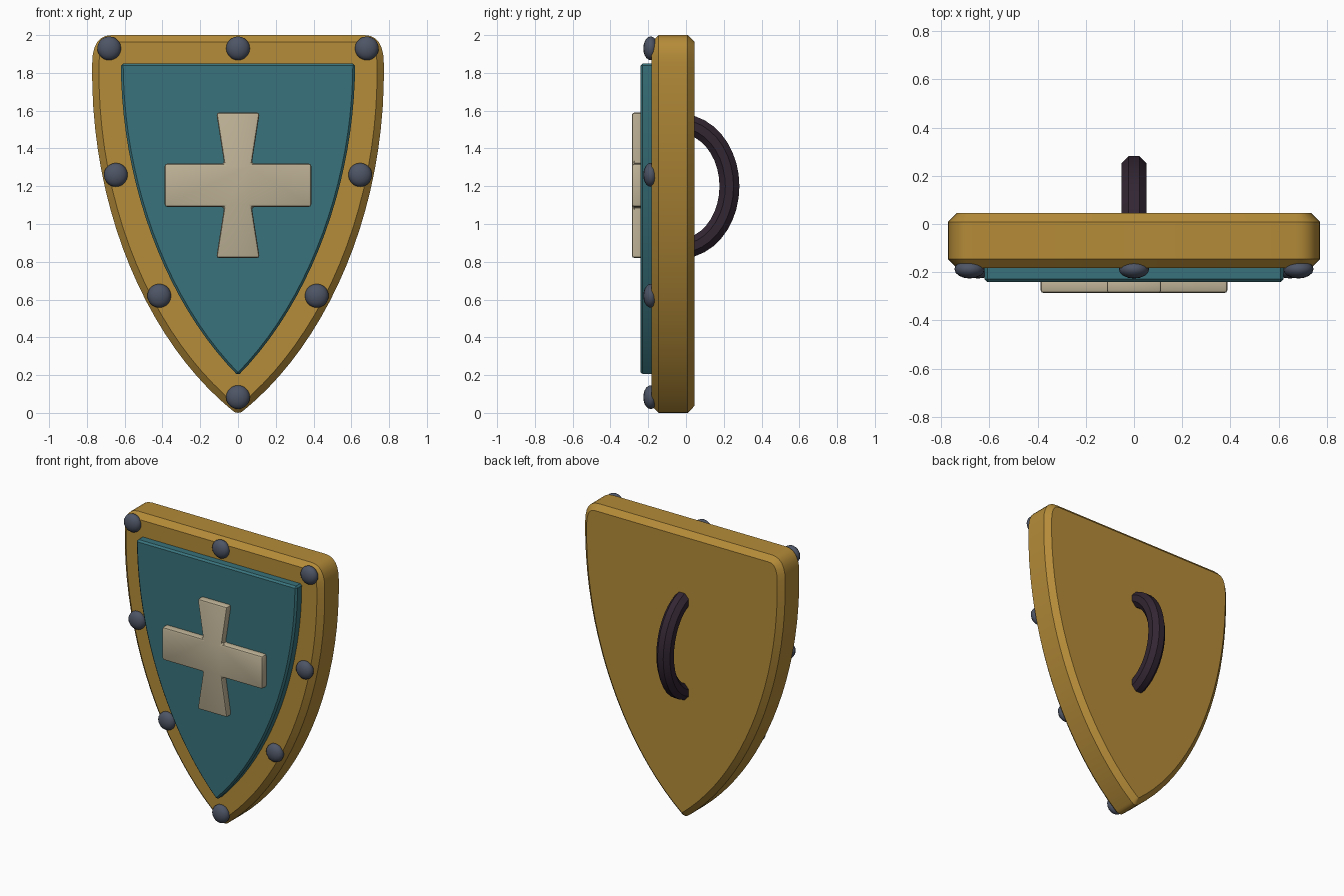
import bpy, bmesh, math

if "Cube" in bpy.data.objects:
    bpy.data.objects.remove(bpy.data.objects["Cube"])


def material(name, rgb):
    m = bpy.data.materials.new(name)
    m.diffuse_color = (*rgb, 1.0)
    m.use_nodes = True
    m.node_tree.nodes["Principled BSDF"].inputs["Base Color"].default_value = m.diffuse_color
    return m


GOLD = material("gold", (0.46, 0.26, 0.04))
TEAL = material("teal", (0.04, 0.17, 0.20))
CREAM = material("cream", (0.52, 0.45, 0.31))
STEEL = material("steel", (0.075, 0.09, 0.13))
LEATHER = material("dark leather", (0.032, 0.019, 0.032))


def finish(bm, name, mat, bevel=0.0, segments=1, angle=30):
    bmesh.ops.recalc_face_normals(bm, faces=bm.faces)
    me = bpy.data.meshes.new(name)
    bm.to_mesh(me)
    bm.free()
    me.materials.append(mat)
    ob = bpy.data.objects.new(name, me)
    bpy.context.collection.objects.link(ob)
    bpy.ops.object.select_all(action='DESELECT')
    ob.select_set(True)
    bpy.context.view_layer.objects.active = ob
    if bevel:
        mod = ob.modifiers.new("edge bevel", 'BEVEL')
        mod.width, mod.segments = bevel, segments
        mod.limit_method, mod.angle_limit = 'ANGLE', math.radians(40)
        bpy.ops.object.modifier_apply(modifier=mod.name)
    bpy.ops.object.shade_smooth_by_angle(angle=math.radians(angle))
    return ob


def slab(name, outline, y_front, y_back, mat, bevel, segments=1):
    """Extrude an (x, z) outline from y_front to y_back."""
    bm = bmesh.new()
    face = bm.faces.new([bm.verts.new((x, y_front, z)) for x, z in outline])
    ext = bmesh.ops.extrude_face_region(bm, geom=[face])
    verts = [g for g in ext["geom"] if isinstance(g, bmesh.types.BMVert)]
    bmesh.ops.translate(bm, verts=verts, vec=(0, y_back - y_front, 0))
    return finish(bm, name, mat, bevel, segments)


def bezier(p0, p1, p2, p3, n):
    pts = []
    for i in range(n + 1):
        t = i / n
        w = ((1 - t) ** 3, 3 * t * (1 - t) ** 2, 3 * t * t * (1 - t), t ** 3)
        pts.append(tuple(sum(k * p[a] for k, p in zip(w, (p0, p1, p2, p3))) for a in (0, 1)))
    return pts


def mirrored(right):
    """Close a right-hand outline (top to bottom) with its mirror image."""
    return right + [(-x, z) for x, z in reversed(right) if x > 1e-5]


# Shield body: rounded top corners, curved sides, softly rounded tip
corner = bezier((0.67, 2.0), (0.735, 2.0), (0.772, 1.95), (0.772, 1.85), 6)
side = bezier((0.772, 1.85), (0.785, 1.07), (0.47, 0.37), (0.03, 0.013), 20)
slab("shield_body", mirrored(corner + side[1:] + [(0.016, 0.003), (0.0, 0.0)]),
     -0.182, 0.045, GOLD, 0.036)

# Raised front panel
panel = bezier((0.62, 1.85), (0.62, 1.25), (0.40, 0.60), (0.0, 0.197), 20)
slab("front_panel", mirrored(panel), -0.241, -0.15, TEAL, 0.012)

# Cross emblem with flared upright
cross = [(0.115, 1.59), (0.073, 1.32), (0.388, 1.32),
         (0.388, 1.09), (0.073, 1.09), (0.115, 0.82)]
slab("cross_emblem", mirrored(cross), -0.287, -0.22, CREAM, 0.014, 2)

# Rim studs: flattened spheres
spots = [(0, 1.93), (0, 0.083)]
for x, z in ((0.682, 1.93), (0.647, 1.26), (0.417, 0.62)):
    spots += [(x, z), (-x, z)]
for i, (x, z) in enumerate(spots):
    bm = bmesh.new()
    bmesh.ops.create_uvsphere(bm, u_segments=16, v_segments=10, radius=0.063)
    bmesh.ops.scale(bm, verts=bm.verts, vec=(1, 0.62, 1))
    bmesh.ops.translate(bm, verts=bm.verts, vec=(x, -0.187, z))
    finish(bm, f"rim_stud_{i + 1}", STEEL, angle=60)

# Back handle: eight-sided tube along an elliptical arc
bm = bmesh.new()
rings, STEPS, SIDES = [], 20, 8
RY, RZ, TUBE = 0.26, 0.33, 0.057
for i in range(STEPS + 1):
    a = math.radians(-95 + 190 * i / STEPS)
    cy, cz = -0.03 + RY * math.cos(a), 1.2 + RZ * math.sin(a)
    ny, nz = math.cos(a) / RY, math.sin(a) / RZ
    n = math.hypot(ny, nz)
    ring = []
    for k in range(SIDES):
        b = 2 * math.pi * (k + 0.5) / SIDES
        r = TUBE * math.cos(b) / n
        ring.append(bm.verts.new((TUBE * math.sin(b), cy + ny * r, cz + nz * r)))
    rings.append(ring)
for r0, r1 in zip(rings, rings[1:]):
    for k in range(SIDES):
        j = (k + 1) % SIDES
        bm.faces.new((r0[k], r0[j], r1[j], r1[k]))
bm.faces.new(rings[0])
bm.faces.new(rings[-1])
finish(bm, "back_handle", LEATHER)
